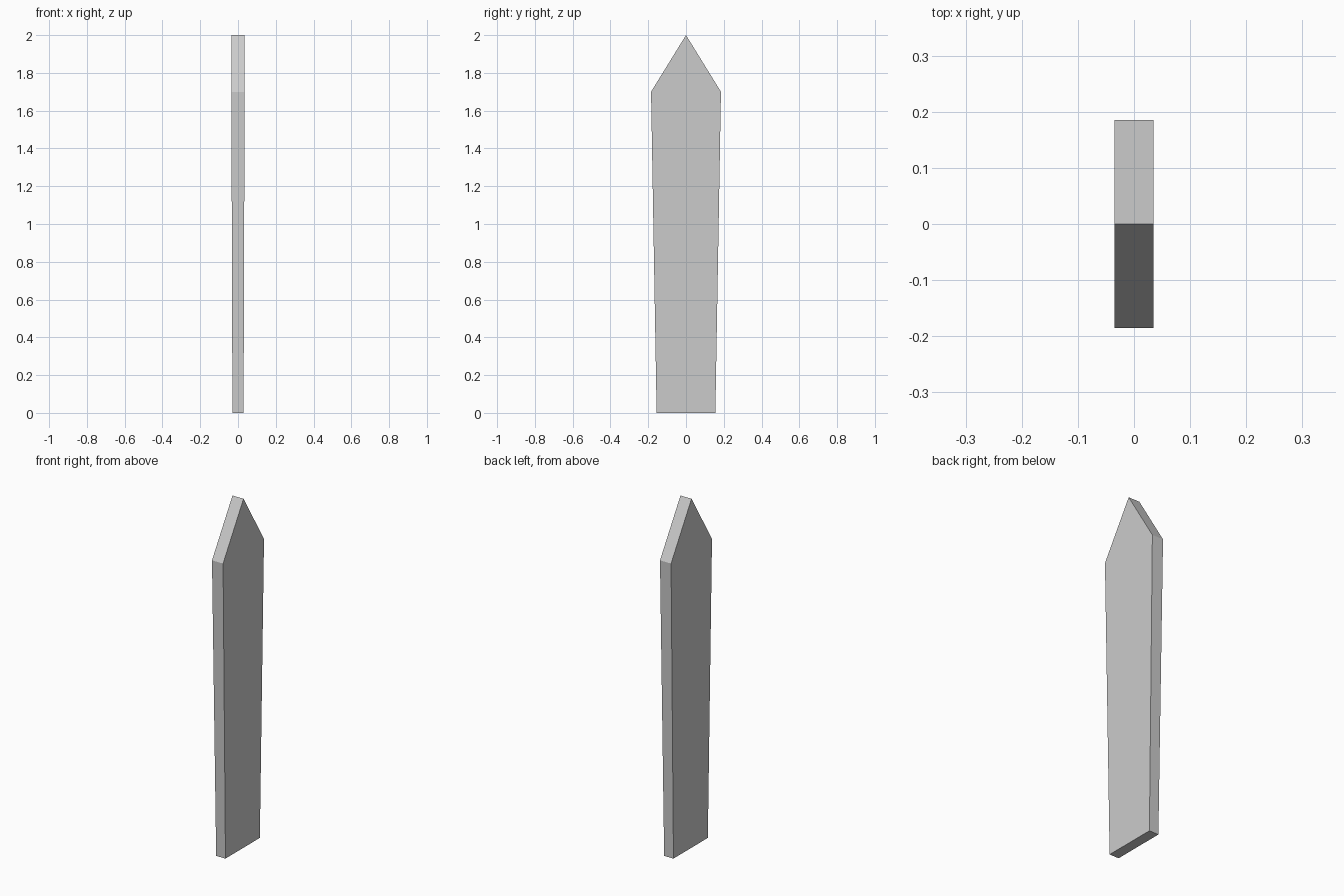
import bpy
import bmesh

cube = bpy.data.objects.get("Cube")
if cube:
    bpy.data.objects.remove(cube, do_unlink=True)

# Single plain grey
grey = bpy.data.materials.new("light_grey")
grey.use_nodes = True
colour = (0.6, 0.6, 0.6, 1)
grey.diffuse_color = colour
grey.node_tree.nodes["Principled BSDF"].inputs["Base Color"].default_value = colour

# Board outline: narrow foot, wide shoulder, pointed tip
HALF_WIDTH, HALF_THICK, FOOT_SCALE = 0.185, 0.035, 0.84
SHOULDER, TIP = 1.7, 2.0
foot = HALF_WIDTH * FOOT_SCALE
outline = [(-foot, 0), (foot, 0), (HALF_WIDTH, SHOULDER), (0, TIP), (-HALF_WIDTH, SHOULDER)]

# Extrude the outline across the thickness
bm = bmesh.new()
side = bm.faces.new([bm.verts.new((-HALF_THICK, y, z)) for y, z in outline])
result = bmesh.ops.extrude_face_region(bm, geom=[side], use_keep_orig=True)
moved = [g for g in result["geom"] if isinstance(g, bmesh.types.BMVert)]
bmesh.ops.translate(bm, verts=moved, vec=(2 * HALF_THICK, 0, 0))

# Thin the foot to match its narrower width
for v in bm.verts:
    if v.co.z < 0.01:
        v.co.x *= FOOT_SCALE
bmesh.ops.recalc_face_normals(bm, faces=bm.faces)

mesh = bpy.data.meshes.new("pointed_board")
bm.to_mesh(mesh)
bm.free()
mesh.materials.append(grey)
board = bpy.data.objects.new("pointed_board", mesh)
bpy.context.collection.objects.link(board)
